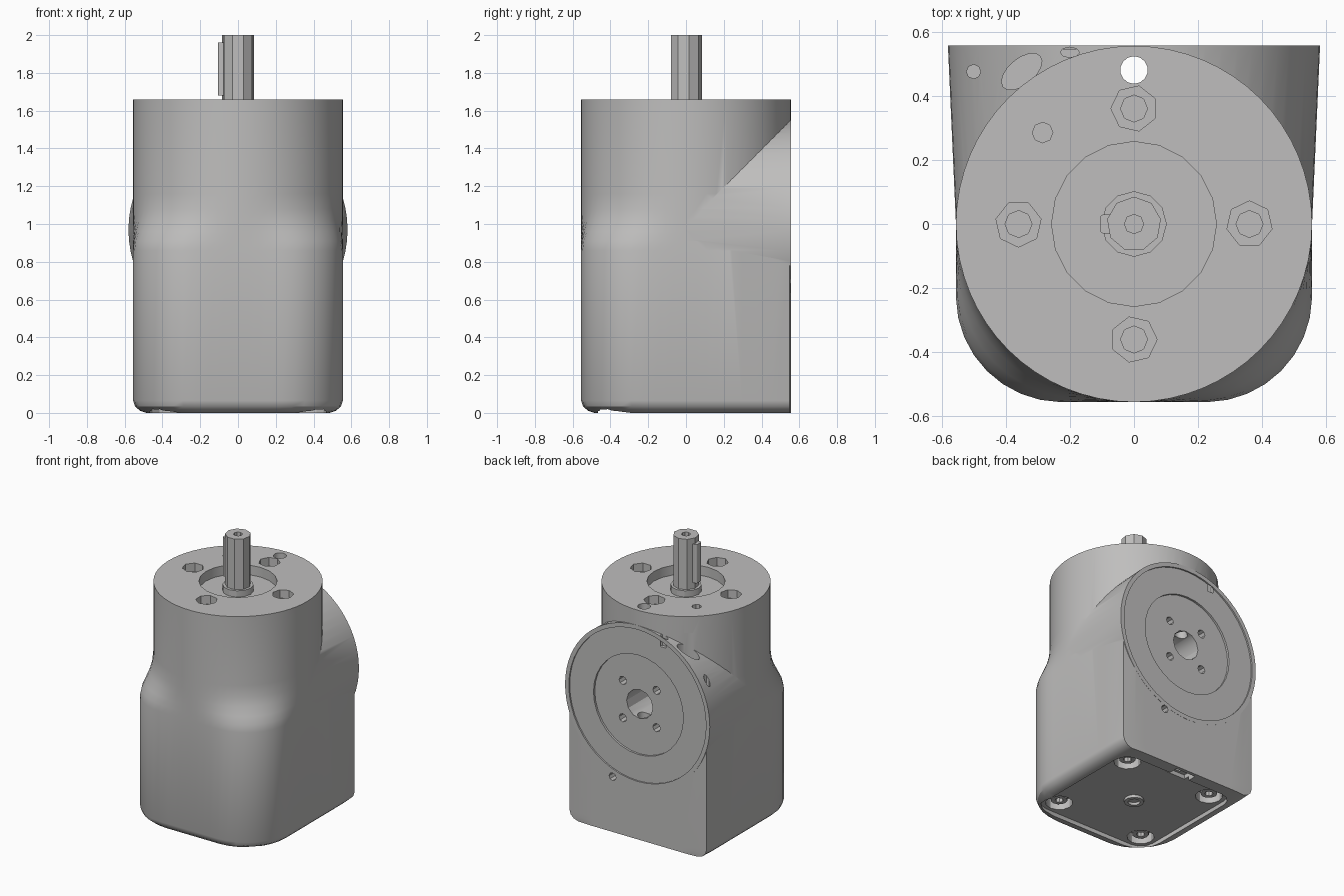
import bpy, bmesh, math
from mathutils import Matrix

if "Cube" in bpy.data.objects:
    bpy.data.objects.remove(bpy.data.objects["Cube"])

HALF, TOP, CZ = 0.555, 1.66, 0.97   # half width, top height, rear flange centre height
grey = bpy.data.materials.new("cast_grey")
grey.diffuse_color = (0.52, 0.515, 0.51, 1)
grey.use_nodes = True
grey.node_tree.nodes["Principled BSDF"].inputs["Base Color"].default_value = grey.diffuse_color


def make(name, bm):
    bmesh.ops.recalc_face_normals(bm, faces=bm.faces)
    me = bpy.data.meshes.new(name)
    bm.to_mesh(me)
    bm.free()
    ob = bpy.data.objects.new(name, me)
    bpy.context.collection.objects.link(ob)
    me.materials.append(grey)
    return ob


def rod(name, x, y, z0, z1, r, n=16, r2=None, scale=(1, 1), turn=0):
    """Upright cylinder or cone between two heights."""
    bm = bmesh.new()
    m = (Matrix.Translation((x, y, (z0 + z1) / 2)) @ Matrix.Rotation(turn, 4, 'Z')
         @ Matrix.Diagonal((scale[0], scale[1], 1, 1)))
    bmesh.ops.create_cone(bm, cap_ends=True, segments=n, radius1=r,
                          radius2=r if r2 is None else r2, depth=z1 - z0, matrix=m)
    return make(name, bm)


def rear_rod(name, x, z, y0, y1, r, n=16, r2=None):
    """Cylinder or cone running along y from y0 to y1."""
    bm = bmesh.new()
    m = Matrix.Translation((x, (y0 + y1) / 2, z)) @ Matrix.Rotation(-math.pi / 2, 4, 'X')
    bmesh.ops.create_cone(bm, cap_ends=True, segments=n, radius1=r,
                          radius2=r if r2 is None else r2, depth=y1 - y0, matrix=m)
    return make(name, bm)


def box(name, lo, hi, bevel=0):
    bm = bmesh.new()
    mid = [(a + b) / 2 for a, b in zip(lo, hi)]
    size = [b - a for a, b in zip(lo, hi)]
    bmesh.ops.create_cube(bm, size=1, matrix=Matrix.Translation(mid) @ Matrix.Diagonal((*size, 1)))
    if bevel:
        up = [e for e in bm.edges if abs(e.verts[0].co.z - e.verts[1].co.z) > 1e-5]
        bmesh.ops.bevel(bm, geom=up, offset=bevel, segments=3, profile=0.5, affect='EDGES')
    return make(name, bm)


def combine(target, tool, op='DIFFERENCE'):
    mod = target.modifiers.new("bool", 'BOOLEAN')
    mod.operation, mod.object, mod.solver = op, tool, 'EXACT'
    bpy.context.view_layer.objects.active = target
    bpy.ops.object.modifier_apply(modifier=mod.name)
    bpy.data.objects.remove(tool)


def smooth(ob, deg=30):
    bpy.ops.object.select_all(action='DESELECT')
    ob.select_set(True)
    bpy.context.view_layer.objects.active = ob
    bpy.ops.object.shade_smooth_by_angle(angle=math.radians(deg))


def square_reach(a):
    """Distance to a square outline whose front corners are rounded."""
    c, s = abs(math.cos(a)), abs(math.sin(a))
    t = HALF / max(c, s)
    r = 0.33 if math.sin(a) < 0 else 0.02
    k = HALF - r
    if min(c, s) * t > k:
        b = k * (c + s)
        t = b + math.sqrt(max(0, b * b - 2 * k * k + r * r))
    return t


# Housing: rounded square base lofted into a round neck (height, squareness, inset)
N = 64
bm = bmesh.new()
rings = []
for z, w, inset in [(0, 1, .07), (.012, 1, .035), (.035, 1, .01), (.065, 1, 0), (.86, 1, 0),
                    (.91, .88, 0), (.96, .62, 0), (1.02, .3, 0), (1.08, .1, 0),
                    (1.16, 0, 0), (TOP, 0, 0)]:
    ring = []
    for i in range(N):
        a = 2 * math.pi * i / N
        r = HALF + (square_reach(a) - HALF) * w
        x = r * math.cos(a) * (1 - inset / HALF)
        y = HALF - (HALF - r * math.sin(a)) * (1 - inset / (2 * HALF))
        ring.append(bm.verts.new((x, y, z)))
    rings.append(ring)
for lo, hi in zip(rings, rings[1:]):
    for i in range(N):
        j = (i + 1) % N
        bm.faces.new((lo[i], lo[j], hi[j], hi[i]))
bm.faces.new(rings[0][::-1])
bm.faces.new(rings[-1])
body = make("housing", bm)

# Rear flange merging into the housing
combine(body, rear_rod("flange", 0, CZ, 0, HALF + .001, .555, 64, .58), 'UNION')

# Rear face: shallow dish, deeper centre disc, bore and screw holes
combine(body, rear_rod("dish", 0, CZ, .545, .7, .55, 48))
combine(body, rear_rod("disc", 0, CZ, .53, .7, .36, 32))
combine(body, rear_rod("bore", 0, CZ, .25, .7, .105, 12))
for sx in (-1, 1):
    for sz in (-1, 1):
        combine(body, rear_rod("screw_hole", sx * .135, CZ + sz * .135, .42, .7, .03, 8))
combine(body, rear_rod("pin_hole", .2, CZ - .57, .45, .7, .028, 8))

# Neck pockets behind the round top
combine(body, rod("side_hole", -.5, .475, 1.1, 1.5, .022, 8))
combine(body, rod("slot", -.35, .475, 1.28, 1.54, .05, 16, scale=(1.5, .8), turn=.7))
combine(body, rod("small_slot", -.2, .535, 1.44, 1.56, .02, 8, scale=(1.5, .8)))

# Top face: shaft recess, four stepped screw sockets, small hole, through hole
combine(body, rod("recess", 0, 0, 1.59, 1.8, .257, 20))
for i in range(4):
    a = i * math.pi / 2
    x, y = .36 * math.cos(a), .36 * math.sin(a)
    combine(body, rod("socket", x, y, 1.60, 1.8, .072, 7, turn=a))
    combine(body, rod("socket_core", x, y, 1.50, 1.7, .042, 8))
combine(body, rod("vent", -.285, .285, 1.55, 1.8, .032, 8))

# Underside: recessed panel, corner pockets, rear notch
combine(body, box("panel", (-.465, -.465, -.1), (.465, .465, .03), .1))
for sx in (-1, 1):
    for sy in (-1, 1):
        combine(body, rod("pocket", sx * .35, sy * .35, -.1, .1, .09, 12))
combine(body, box("notch", (-.08, .42, -.1), (.08, .53, .06)))
combine(body, rod("through_hole", 0, .48, -.1, 1.8, .043, 14))
smooth(body)

# Foot screws and centre boss under the base
for sx in (-1, 1):
    for sy in (-1, 1):
        foot = rod("foot_screw", sx * .35, sy * .35, .05, .11, .055, 12)
        combine(foot, rod("foot_hole", sx * .35, sy * .35, 0, .09, .028, 8))
        smooth(foot)
boss = rod("centre_boss", 0, 0, .01, .04, .065, 14)
combine(boss, rod("boss_hole", 0, 0, 0, .03, .04, 12))
smooth(boss)

# Output shaft with centre hole, collar and key
shaft = rod("shaft", 0, 0, 1.57, 2.0, .085, 9)
combine(shaft, rod("shaft_hole", 0, 0, 1.92, 2.1, .03, 8))
smooth(shaft)
smooth(rod("shaft_collar", 0, 0, 1.57, 1.635, .102, 12))
box("shaft_key", (-.106, -.03, 1.68), (-.05, .03, 1.96), .012)
